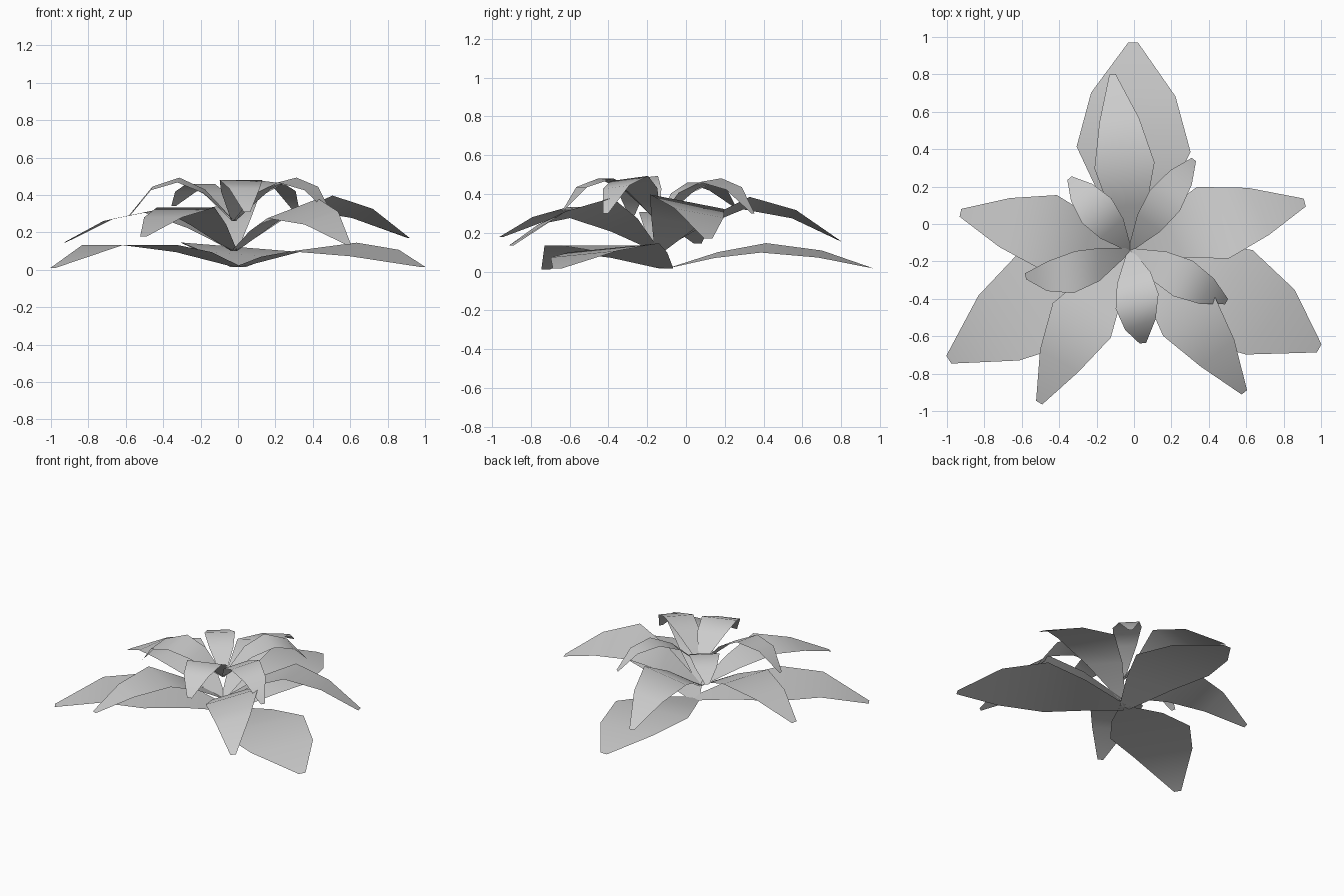
import bpy
from mathutils import Vector

cube = bpy.data.objects.get("Cube")
if cube:
    bpy.data.objects.remove(cube)

# One plain grey for every leaf
grey = bpy.data.materials.new("leaf_grey")
grey.use_nodes = True
grey.diffuse_color = (0.6, 0.6, 0.6, 1)
grey.node_tree.nodes["Principled BSDF"].inputs["Base Color"].default_value = (0.6, 0.6, 0.6, 1)


def leaf(name, root, rows, tip, tilt=0.0, skew=0.0, shear=0.0, width=1.0, rise=1.0):
    """Arched strip from root to tip; rows hold (fraction, half width, height above root)."""
    root, tip = Vector(root), Vector(tip)
    along = (tip - root).to_2d()
    ahead = along.normalized()
    right = Vector((ahead.y, -ahead.x))
    verts = []
    for t, half, height in rows:
        z = tip.z if t == 1 else root.z + height * rise
        middle = root.to_2d() + along * t + right * skew * 4 * t * (1 - t)
        for side in (-1, 1):
            offset = side * half * width
            inner = 0 < t < 1
            spot = middle + right * offset + ahead * offset * shear * inner
            verts.append((spot.x, spot.y, z + offset * tilt * inner))
    faces = [(i, i + 1, i + 3, i + 2) for i in range(0, len(verts) - 2, 2)]
    mesh = bpy.data.meshes.new(name)
    mesh.from_pydata(verts, [], faces)
    mesh.materials.append(grey)
    mesh.shade_smooth()
    obj = bpy.data.objects.new(name, mesh)
    bpy.context.collection.objects.link(obj)


# Bottom tier: three broad low leaves
root = (0, -0.1, 0.015)
rows = [(0, 0.04, 0), (0.24, 0.18, 0.07), (0.467, 0.29, 0.107), (0.74, 0.215, 0.075), (1, 0.025, 0)]
leaf("low_leaf_back", root, rows, (-0.005, 0.97, 0.015), tilt=-0.08, shear=-0.05, width=1.05)
leaf("low_leaf_left", root, rows, (0.99, -0.665, 0.015), tilt=-0.08, skew=0.01, shear=-0.13)
rows = [(0, 0.04, 0), (0.24, 0.18, 0.08), (0.48, 0.28, 0.118), (0.73, 0.205, 0.118), (1, 0.025, 0)]
leaf("low_leaf_right", root, rows, (-0.99, -0.725, 0.01))

# Middle tier: five long arching leaves
root = (-0.02, -0.14, 0.1)
rows = [(0, 0.02, 0), (0.25, 0.12, 0.15), (0.48, 0.19, 0.245), (0.74, 0.125, 0.19), (1, 0.02, 0)]
leaf("middle_leaf_back", root, rows, (-0.115, 0.8, 0.155), tilt=0.2, skew=0.015, width=0.85, rise=1.03)
leaf("middle_leaf_left", root, rows, (0.913, 0.115, 0.17), tilt=0.18, skew=-0.025, shear=0.15, width=1.09, rise=1.06)
leaf("middle_leaf_right", root, rows, (-0.928, 0.06, 0.145), tilt=0.05, width=1.07, rise=0.88)
leaf("middle_leaf_front_left", root, rows, (0.59, -0.9, 0.135), tilt=-0.3, skew=-0.025, width=0.92, rise=0.93)
leaf("middle_leaf_front_right", root, rows, (-0.507, -0.955, 0.177), skew=0.03, width=0.95, rise=0.95)

# Top tier: five short leaves that curl down at the ends
root = (-0.022, -0.14, 0.26)
rows = [(0, 0.012, 0), (0.3, 0.085, 0.16), (0.55, 0.108, 0.22), (0.8, 0.077, 0.175), (1, 0.016, 0)]
leaf("top_leaf_front", root, rows, (0.048, -0.637, 0.31), shear=0.2, width=1.1)
leaf("top_leaf_left", root, rows, (0.495, -0.415, 0.3), tilt=-0.12)
leaf("top_leaf_right", root, rows, (-0.58, -0.28, 0.29), tilt=0.12, skew=-0.042, shear=-0.3)
leaf("top_leaf_back_left", root, rows, (0.32, 0.345, 0.3), tilt=-0.1, width=0.9, rise=0.96)
leaf("top_leaf_back_right", root, rows, (-0.345, 0.245, 0.34), width=0.95, rise=0.9)
